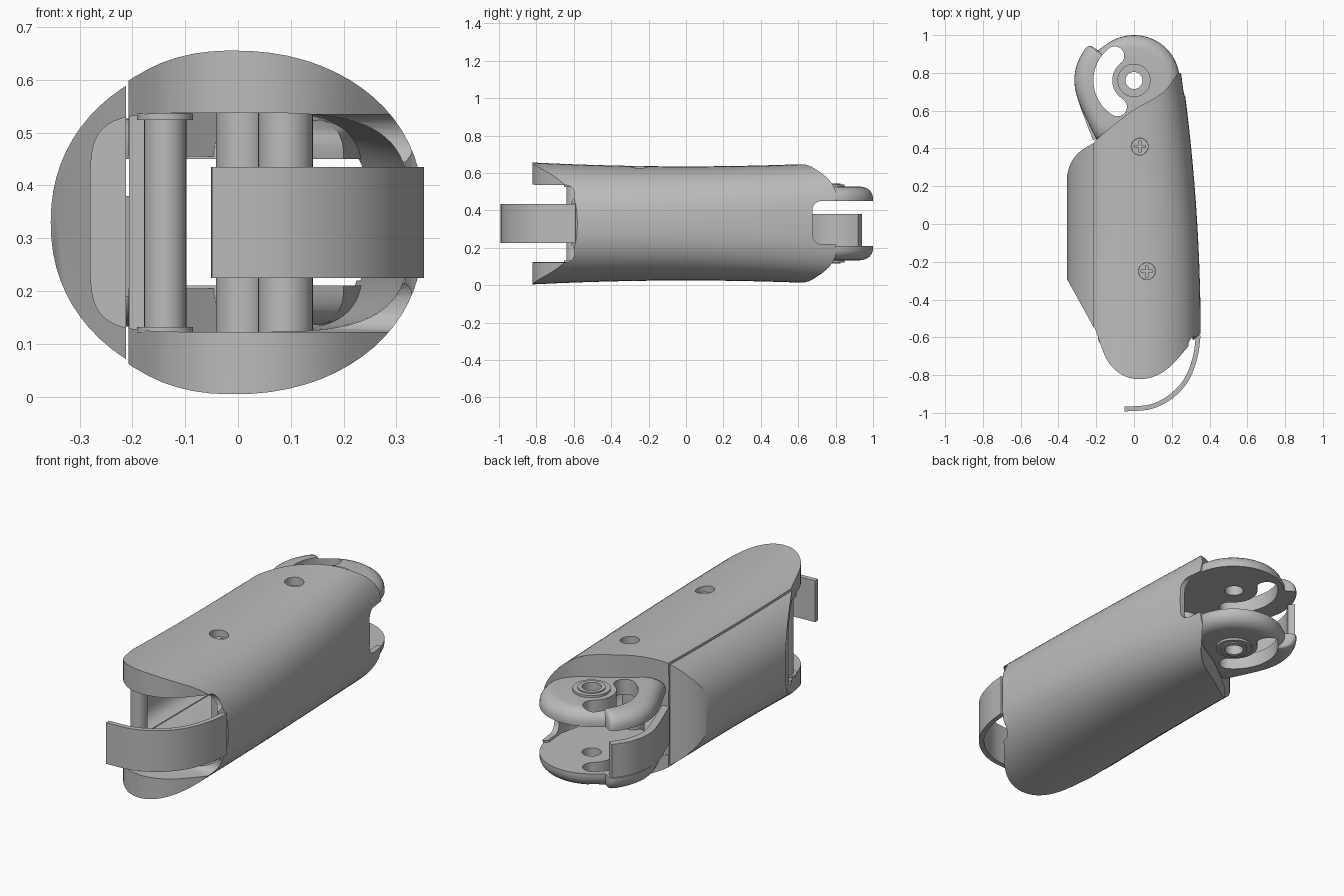
import bpy, bmesh, math
from mathutils import Vector

cube = bpy.data.objects.get("Cube")
if cube:
    bpy.data.objects.remove(cube, do_unlink=True)

grey = bpy.data.materials.new("mid grey")
grey.use_nodes = True
grey.diffuse_color = (0.5, 0.5, 0.5, 1)
grey.node_tree.nodes["Principled BSDF"].inputs["Base Color"].default_value = (0.5, 0.5, 0.5, 1)
MID = 0.33  # height of the long axis


def finish(name, bm):
    bmesh.ops.recalc_face_normals(bm, faces=bm.faces)
    me = bpy.data.meshes.new(name)
    bm.to_mesh(me)
    bm.free()
    ob = bpy.data.objects.new(name, me)
    bpy.context.collection.objects.link(ob)
    me.materials.append(grey)
    return ob


def stack(name, rings):
    """Closed solid through a list of equal-length rings."""
    bm = bmesh.new()
    rows = [[bm.verts.new(p) for p in r] for r in rings]
    n = len(rows[0])
    for a, b in zip(rows, rows[1:]):
        for i in range(n):
            j = (i + 1) % n
            bm.faces.new((a[i], a[j], b[j], b[i]))
    bm.faces.new(rows[0])
    bm.faces.new(rows[-1])
    return finish(name, bm)


def prism(name, pts, z0, z1):
    return stack(name, [[(x, y, z) for x, y in pts] for z in (z0, z1)])


def cylinder(name, x, y, r, z0, z1, n=32):
    ring = [(x + r * math.cos(2 * math.pi * i / n), y + r * math.sin(2 * math.pi * i / n)) for i in range(n)]
    return prism(name, ring, z0, z1)


def boolean(ob, cutter, op="DIFFERENCE"):
    mod = ob.modifiers.new("cut", "BOOLEAN")
    mod.operation, mod.object, mod.solver = op, cutter, "EXACT"
    me = bpy.data.meshes.new_from_object(ob.evaluated_get(bpy.context.evaluated_depsgraph_get()))
    ob.modifiers.clear()
    ob.data = me
    bpy.data.objects.remove(cutter, do_unlink=True)


def smooth_path(pts, steps=6):
    """Catmull-Rom curve through open 2D points."""
    p = [Vector(q) for q in pts]
    p = [2 * p[0] - p[1]] + p + [2 * p[-1] - p[-2]]
    out = []
    for a, b, c, d in zip(p, p[1:], p[2:], p[3:]):
        for k in range(steps):
            t = k / steps
            out.append(0.5 * (2 * b + (c - a) * t + (2 * a - 5 * b + 4 * c - d) * t * t
                              + (3 * b - a - 3 * c + d) * t ** 3))
    return [tuple(q) for q in out + [p[-2]]]


def ribbon(pts, half):
    """Outline of constant width along a 2D path."""
    p = [Vector(q) for q in pts]
    left, right = [], []
    for i, q in enumerate(p):
        t = (p[min(i + 1, len(p) - 1)] - p[max(i - 1, 0)]).normalized()
        nrm = Vector((-t.y, t.x)) * half
        left.append(tuple(q + nrm))
        right.append(tuple(q - nrm))
    return left + right[::-1]


def side_reach(y):
    return 0.335 - 0.06 * y - 0.05 * y * y


def oval(y, cx, left, right, high, left_power, right_power, n=72):
    """Superellipse section with its own squareness on each side."""
    ring = []
    for i in range(n):
        a = 2 * math.pi * i / n
        c, s = math.cos(a), math.sin(a)
        w, power = (right, right_power) if c > 0 else (left, left_power)
        ring.append((cx + math.copysign(abs(c) ** (2 / power), c) * w, y,
                     MID + math.copysign(abs(s) ** (2 / power), s) * high))
    return ring


def outer_loft(name, scale=1.0):
    ys = [-0.9 + 0.1 * i for i in range(19)]
    return stack(name, [oval(y, -0.02, 0.335, side_reach(y) + 0.02, (0.305 + 0.031 * y * y) * scale,
                             2.15, 2.5 + 0.25 * y) for y in ys])


def cavity(y0, y1):
    ys = [y0 + (y1 - y0) * i / 12 for i in range(13)]
    return stack("cavity", [oval(y, 0.02, 0.3, side_reach(max(min(y, 0.8), -0.7)) - 0.048, 0.2075, 6, 3.4)
                            for y in ys])


def slot(y0, y1, z0, z1, r, x0, x1):
    """Box along y with its corners rounded in the side plane."""
    ring = []
    for cy, cz, a0 in ((y1 - r, z1 - r, 0), (y0 + r, z1 - r, 90), (y0 + r, z0 + r, 180), (y1 - r, z0 + r, 270)):
        for k in range(7):
            a = math.radians(a0 + 15 * k)
            ring.append((cy + r * math.cos(a), cz + r * math.sin(a)))
    return stack("slot", [[(x, y, z) for y, z in ring] for x in (x0, x1)])


# main shell, trimmed to its plan outline and hollowed
front = smooth_path([(-0.208, -0.55), (-0.13, -0.74), (0, -0.82), (0.16, -0.78), (0.33, -0.6)])
back = smooth_path([(0.235, 0.8), (0.15, 0.695), (0, 0.605), (-0.1, 0.53), (-0.208, 0.44)])
shell = outer_loft("main_shell")
boolean(shell, prism("trim", front + [(0.45, -0.5), (0.45, 0.8)] + back, -1, 2), "INTERSECT")
boolean(shell, cavity(-1, 1))
for z0, z1 in ((0.435, 0.535), (0.122, 0.225)):
    boolean(shell, slot(-1.2, -0.597, z0, z1, 0.045, 0, 0.6))
boolean(shell, slot(-1.2, -0.615, 0.2, 0.46, 0.01, 0, 0.6))
boolean(shell, slot(0.675, 1.3, 0.22, 0.45, 0.05, 0, 0.6))

# webs tying the shell to the hinge cheeks, and the inner end wall
rim = [(x, y - 0.006) for x, y in back if x < 0.21]
for name, side in (("upper", 1), ("lower", -1)):
    prism(name + "_web", rim + [(x, y - 0.14) for x, y in rim[::-1]],
          *sorted((MID + side * 0.125, MID + side * 0.215)))
prism("end_wall", [(-0.207, 0.28), (-0.178, 0.28), (-0.178, 0.46), (-0.207, 0.436)], 0.115, 0.545)

# bulging side panel
panel = outer_loft("side_panel", 0.975)
edge = smooth_path([(-0.212, 0.43), (-0.29, 0.38), (-0.34, 0.31), (-0.365, 0.2)])
boolean(panel, prism("trim", edge + [(-0.365, -0.28), (-0.35, -0.3), (-0.212, -0.55)], -1, 2), "INTERSECT")
boolean(panel, cavity(-1, 0.3))

# screws sunk into the top, with posts below
for i, (x, y, px) in enumerate(((0.068, -0.25, 0.09), (0.03, 0.41, 0.01))):
    cylinder(f"post_{i + 1}", px, y, 0.052, 0.1, 0.56)
    boolean(shell, cylinder("bore", x, y, 0.045, 0.575, 1))
    head = cylinder(f"screw_{i + 1}", x, y, 0.044, 0.56, 0.6)
    for w, d in ((0.03, 0.006), (0.006, 0.03)):
        boolean(head, prism("cross", [(x - w, y - d), (x + w, y - d), (x + w, y + d), (x - w, y + d)], 0.585, 1))

# cross pin with collars near the front opening
cylinder("front_pin", -0.138, -0.6, 0.04, 0.11, 0.545)
for i, z in enumerate((0.12, 0.524)):
    cylinder(f"pin_collar_{i + 1}", -0.138, -0.6, 0.053, z, z + 0.012)

# curled finger strip continuing the side wall
curl = smooth_path([(0.34, -0.59), (0.325, -0.7), (0.28, -0.82), (0.2, -0.91), (0.09, -0.967), (-0.05, -0.98)])
prism("curled_strip", ribbon(curl, 0.0125), 0.225, 0.435)

# hinge cheeks with rounded rim, pivot boss and curved slot
PIVOT = Vector((0, 0.76))
arc = [(0.242 * math.cos(math.radians(a)), 0.76 + 0.24 * math.sin(math.radians(a))) for a in range(0, 131, 6)]
hook = smooth_path([(-0.19, 0.92), (-0.245, 0.94), (-0.3, 0.85), (-0.315, 0.75), (-0.29, 0.64), (-0.2, 0.45)])
outline = [(0.2, 0.52), (0.235, 0.68)] + arc + hook + [(0.0, 0.42)]
kidney = []
for r, sweep in ((0.215, range(128, 239, 5)), (0.115, range(238, 127, -5))):
    kidney += [(r * math.cos(math.radians(a)), 0.76 + r * math.sin(math.radians(a))) for a in sweep]
core = Vector((-0.03, 0.72))
for name, side in (("upper", 1), ("lower", -1)):
    rings = [[(x, y, MID + side * 0.12) for x, y in outline]]
    for k in range(7):
        a = math.radians(15 * k)
        inset = 1 - 0.25 * (1 - math.cos(a))
        z = MID + side * (0.135 + 0.062 * math.sin(a))
        rings.append([(*(core + (Vector(p) - core) * inset), z) for p in outline])
    cheek = stack(name + "_cheek", rings)
    z0, z1 = sorted((MID + side * 0.121, MID + side * 0.208))
    boolean(cheek, cylinder("boss", 0, 0.76, 0.088, z0, z1, 40), "UNION")
    boolean(cheek, cylinder("pivot_hole", 0, 0.76, 0.045, 0, 1))
    boolean(cheek, prism("kidney", kidney, 0, 1))
    for a in (128, 238):
        c = PIVOT + 0.165 * Vector((math.cos(math.radians(a)), math.sin(math.radians(a))))
        boolean(cheek, cylinder("slot_end", c.x, c.y, 0.05, 0, 1))
    lip = cylinder(name + "_pivot_ring", 0, 0.76, 0.065, *sorted((MID + side * 0.15, MID + side * 0.214)))
    boolean(lip, cylinder("pivot_hole", 0, 0.76, 0.045, 0, 1))

# curved stop plate standing on the lower cheek
stop = smooth_path([(-0.225, 0.93), (-0.275, 0.85), (-0.295, 0.75), (-0.275, 0.65), (-0.2, 0.45)])
prism("stop_plate", ribbon(stop, 0.018), 0.19, 0.38)

# shading
for ob in bpy.data.objects:
    ob.select_set(ob.type == "MESH")
    if ob.type == "MESH":
        bpy.context.view_layer.objects.active = ob
bpy.ops.object.shade_smooth_by_angle(angle=math.radians(32))
